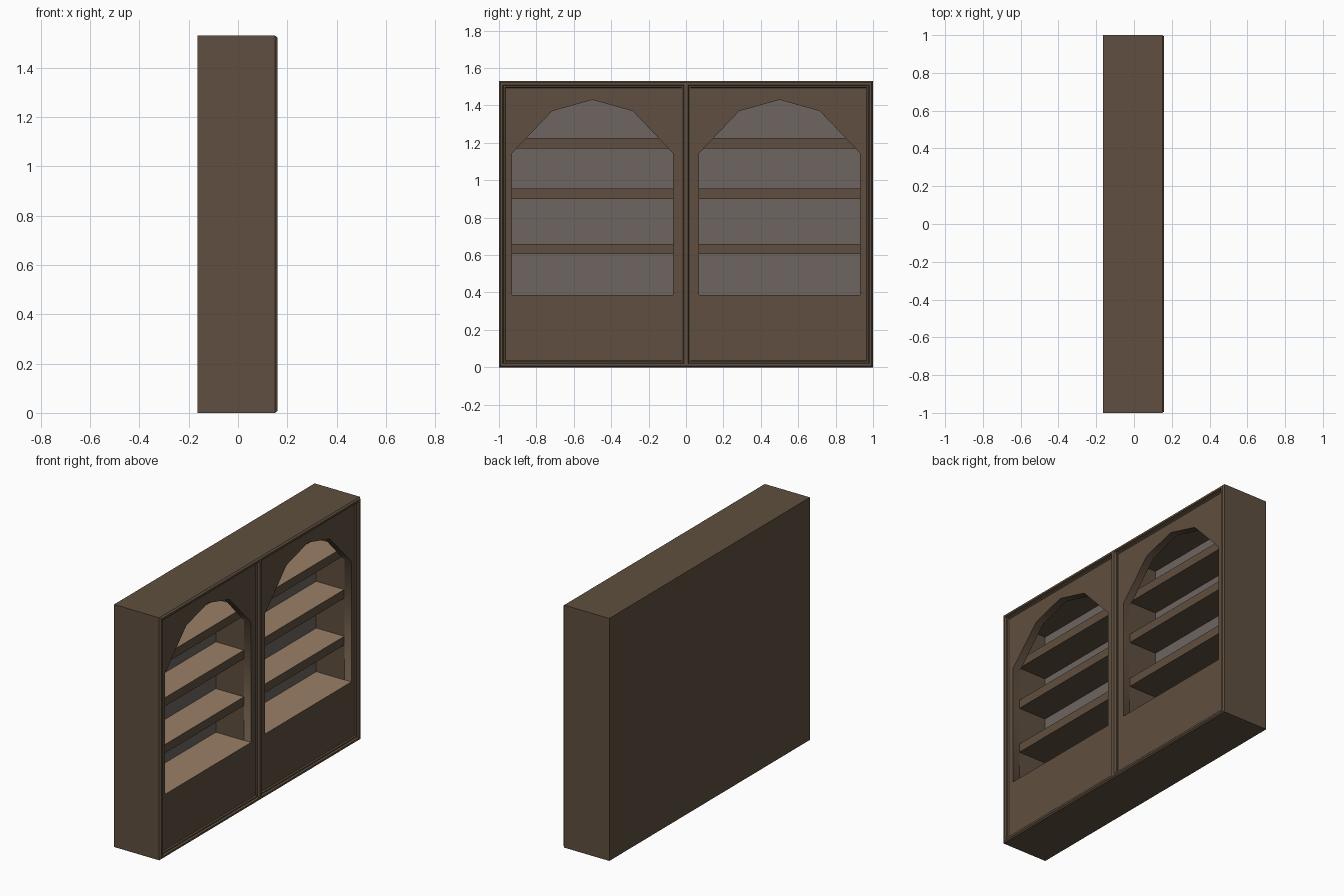
import bpy, bmesh

if "Cube" in bpy.data.objects:
    bpy.data.objects.remove(bpy.data.objects["Cube"])

H = 1.53                      # overall height
X_BACK, X_PANEL, X_IN = -0.165, 0.14, -0.105
HALF, SILL, CEIL = 0.43, 0.385, 1.45
UNITS = {"left": -0.5, "right": 0.5}


def material(name, rgb):
    m = bpy.data.materials.new(name)
    m.diffuse_color = (*rgb, 1)
    m.use_nodes = True
    m.node_tree.nodes["Principled BSDF"].inputs["Base Color"].default_value = m.diffuse_color
    return m


WOOD = material("dark_wood", (0.115, 0.078, 0.050))
TOP = material("worn_shelf_top", (0.32, 0.215, 0.135))
BACK = material("grey_backing", (0.155, 0.13, 0.115))


def finish(name, bm, mats=(WOOD,)):
    me = bpy.data.meshes.new(name)
    bm.to_mesh(me)
    bm.free()
    ob = bpy.data.objects.new(name, me)
    bpy.context.collection.objects.link(ob)
    for m in mats:
        me.materials.append(m)
    return ob


def box(bm, x, y, z):
    v = bmesh.ops.create_cube(bm, size=1)["verts"]
    for p in v:
        p.co = [a[0] if c < 0 else a[1] for a, c in zip((x, y, z), p.co)]
    return v


# outer case with stepped front moulding, made of bridged rectangles (inset, x)
bm = bmesh.new()
rings = []
for inset, x in [(0, X_BACK), (0, 0.15), (0.008, 0.16), (0.02, 0.16),
                 (0.024, 0.148), (0.031, 0.148), (0.036, X_PANEL)]:
    a, b, t = 1 - inset, inset, H - inset
    rings.append([bm.verts.new((x, y, z)) for y, z in ((-a, b), (a, b), (a, t), (-a, t))])
bm.faces.new(rings[0])
for r, s in zip(rings, rings[1:]):
    for i in range(4):
        j = (i + 1) % 4
        bm.faces.new((r[i], r[j], s[j], s[i]))
bmesh.ops.recalc_face_normals(bm, faces=bm.faces)
# the open shell should face away from its middle
back = min(bm.faces, key=lambda f: f.calc_center_median().x)
if back.normal.x > 0:
    bmesh.ops.reverse_faces(bm, faces=bm.faces)
finish("case", bm)

# moulded stile between the two units
bm = bmesh.new()
prof = [(-0.024, X_PANEL - 0.02), (-0.024, 0.148), (-0.016, 0.148), (-0.011, 0.16),
        (0.011, 0.16), (0.016, 0.148), (0.024, 0.148), (0.024, X_PANEL - 0.02)]
f = bm.faces.new([bm.verts.new((x, y, 0.02)) for y, x in prof])
ext = bmesh.ops.extrude_face_region(bm, geom=[f])["geom"]
for v in ext:
    if isinstance(v, bmesh.types.BMVert):
        v.co.z = H - 0.02
bmesh.ops.recalc_face_normals(bm, faces=bm.faces)
finish("centre_stile", bm)


def arched_panel(name, cy):
    # front board: filled flat curve with an arched hole, given thickness
    cu = bpy.data.curves.new(name, "CURVE")
    cu.dimensions, cu.fill_mode, cu.extrude = "2D", "BOTH", 0.025
    outer = [(-0.47, 0.03), (0.49, 0.03), (0.49, H - 0.03), (-0.47, H - 0.03)]
    if cy < 0:
        outer = [(-y, z) for y, z in reversed(outer)]
    outer = [(-y, z) for y, z in reversed(outer)]
    outer = [(max(-0.97, min(0.97, y + cy)) - cy, z) for y, z in outer]
    arch = [(-HALF, SILL), (HALF, SILL), (HALF, 1.145), (0.215, 1.37),
            (0, 1.43), (-0.215, 1.37), (-HALF, 1.145)]
    for pts in (outer, arch):
        sp = cu.splines.new("POLY")
        sp.points.add(len(pts) - 1)
        for p, (y, z) in zip(sp.points, pts):
            p.co = (y, z, 0, 1)
        sp.use_cyclic_u = True
    tmp = bpy.data.objects.new(name + "_outline", cu)
    bpy.context.collection.objects.link(tmp)
    bpy.context.view_layer.update()
    bm = bmesh.new()
    me = tmp.evaluated_get(bpy.context.evaluated_depsgraph_get()).to_mesh()
    bm.from_mesh(me)
    bpy.data.objects.remove(tmp)
    for v in bm.verts:
        y, z, d = v.co
        v.co = (X_PANEL - 0.025 + d, y + cy, z)
    bmesh.ops.remove_doubles(bm, verts=bm.verts, dist=1e-5)
    bmesh.ops.recalc_face_normals(bm, faces=bm.faces)
    finish(name, bm)


for side, cy in UNITS.items():
    arched_panel(side + "_arched_front", cy)

    # inside of the niche: box facing inwards, open at the front
    bm = bmesh.new()
    box(bm, (X_IN, 0.092), (cy - HALF, cy + HALF), (SILL, CEIL))
    bmesh.ops.recalc_face_normals(bm, faces=bm.faces)
    bmesh.ops.delete(bm, geom=[f for f in bm.faces if f.normal.x > 0.9], context="FACES")
    bmesh.ops.reverse_faces(bm, faces=bm.faces)
    bm.normal_update()
    for f in bm.faces:
        f.material_index = 1 if f.normal.z > 0.9 else 2 if f.normal.x > 0.9 else 0
    finish(side + "_niche", bm, (WOOD, TOP, BACK))

    # sill strip across the thickness of the front board
    bm = bmesh.new()
    box(bm, (0.088, X_PANEL), (cy - HALF, cy + HALF), (SILL - 0.01, SILL + 0.001))
    bm.normal_update()
    for f in bm.faces:
        f.material_index = int(f.normal.z > 0.9)
    finish(side + "_sill", bm, (WOOD, TOP))

    # three shelves
    for n, z in enumerate((0.605, 0.90, 1.17), 1):
        bm = bmesh.new()
        box(bm, (X_IN, 0.09), (cy - HALF, cy + HALF), (z, z + 0.055))
        bm.normal_update()
        for f in bm.faces:
            f.material_index = int(f.normal.z > 0.9)
        finish(f"{side}_shelf_{n}", bm, (WOOD, TOP))
